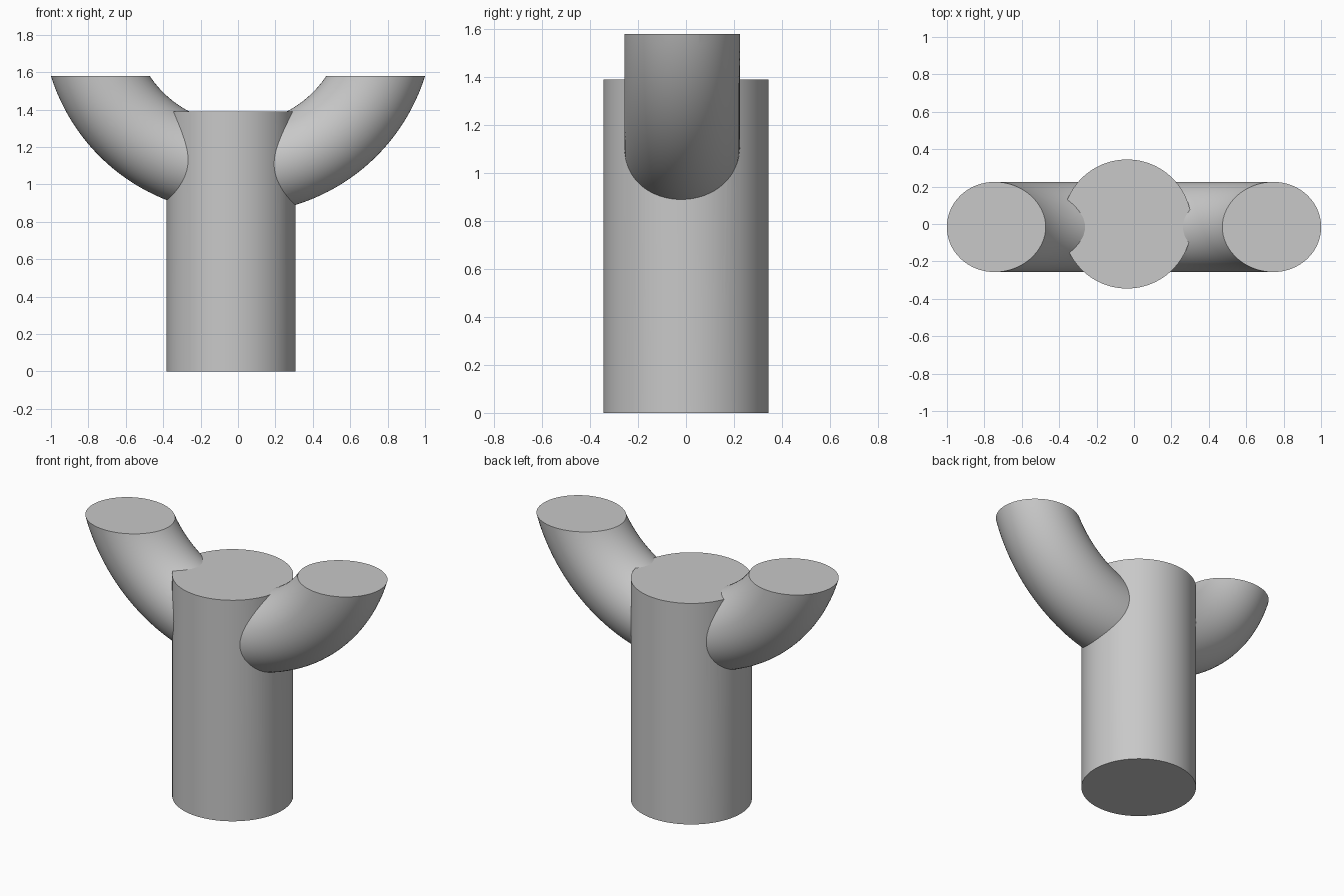
import bpy, bmesh, math
from mathutils import Matrix, Vector

cube = bpy.data.objects.get("Cube")
if cube:
    bpy.data.objects.remove(cube, do_unlink=True)

# Single plain grey
grey = bpy.data.materials.new("plain_grey")
grey.use_nodes = True
color = (0.58, 0.58, 0.58, 1)
grey.diffuse_color = color
grey.node_tree.nodes["Principled BSDF"].inputs["Base Color"].default_value = color


def add_object(name, bm):
    bmesh.ops.recalc_face_normals(bm, faces=bm.faces)
    mesh = bpy.data.meshes.new(name)
    bm.to_mesh(mesh)
    bm.free()
    mesh.materials.append(grey)
    obj = bpy.data.objects.new(name, mesh)
    bpy.context.collection.objects.link(obj)
    return obj


# Upright trunk, set slightly to the right of centre
TRUNK_RADIUS, TRUNK_HEIGHT, TRUNK_X = 0.345, 1.39, -0.037
bm = bmesh.new()
bmesh.ops.create_cone(bm, cap_ends=True, segments=96, radius1=TRUNK_RADIUS,
                      radius2=TRUNK_RADIUS, depth=TRUNK_HEIGHT,
                      matrix=Matrix.Translation((TRUNK_X, 0, TRUNK_HEIGHT / 2)))
trunk = add_object("trunk", bm)

# Curved arms: one round tube swept about a centre above, cut level at the top
BEND, TUBE, ARM_TOP = 0.807, 0.241, 1.58
centre = Vector((0, -0.016, 1.892))
bm = bmesh.new()
ring = bmesh.ops.create_circle(bm, segments=64, radius=TUBE,
                               matrix=Matrix.Translation(centre + Vector((BEND, 0, 0))))
bmesh.ops.spin(bm, geom=bm.verts[:] + bm.edges[:], cent=centre, axis=(0, 1, 0),
               angle=math.pi, steps=72)
cut = bmesh.ops.bisect_plane(bm, geom=bm.verts[:] + bm.edges[:] + bm.faces[:],
                             plane_co=(0, 0, ARM_TOP), plane_no=(0, 0, 1),
                             clear_outer=True)
bmesh.ops.holes_fill(bm, edges=[e for e in bm.edges if e.is_boundary], sides=0)
arms = add_object("curved_arms", bm)
arms.hide_render = True

# Merge the arms into the trunk as one solid
union = trunk.modifiers.new("join_arms", "BOOLEAN")
union.operation = "UNION"
union.solver = "EXACT"
union.object = arms
bpy.context.view_layer.objects.active = trunk
trunk.select_set(True)
bpy.ops.object.modifier_apply(modifier=union.name)
bpy.data.objects.remove(arms, do_unlink=True)
trunk.name = "trunk_with_arms"

bpy.ops.object.select_all(action="DESELECT")
trunk.select_set(True)
bpy.ops.object.shade_smooth_by_angle(angle=math.radians(25))
